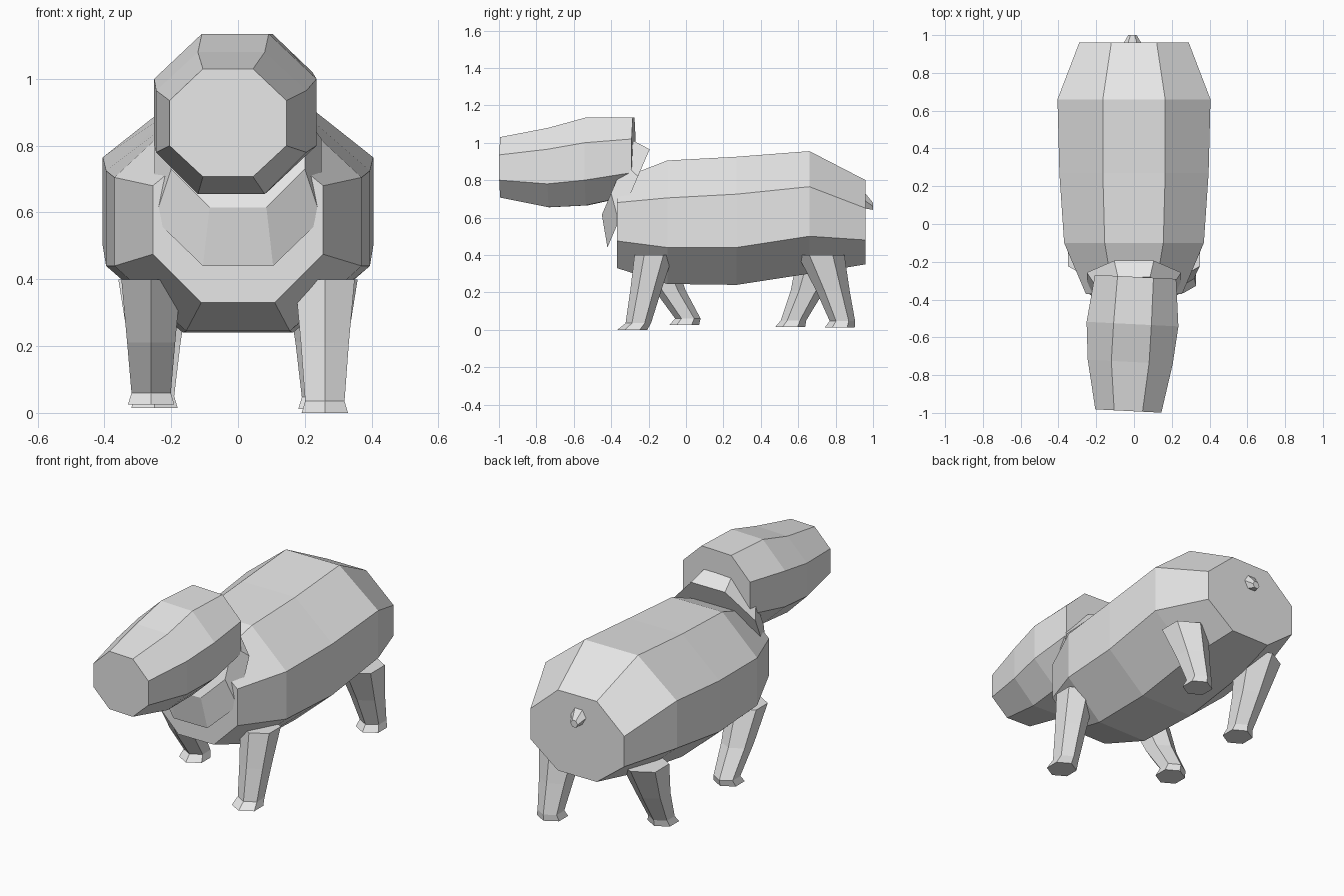
import bpy
import bmesh
from math import cos, sin, radians

default_cube = bpy.data.objects.get("Cube")
if default_cube:
    bpy.data.objects.remove(default_cube, do_unlink=True)

# Single plain clay colour
grey = bpy.data.materials.new("clay_grey")
grey.use_nodes = True
clay = (0.8, 0.8, 0.8, 1.0)
grey.diffuse_color = clay
for node in grey.node_tree.nodes:
    if node.type == "BSDF_PRINCIPLED":
        node.inputs["Base Color"].default_value = clay


def loft(name, rings):
    """Skin a list of equal-length point rings, capping both ends."""
    mesh = bpy.data.meshes.new(name)
    bm = bmesh.new()
    loops = [[bm.verts.new(point) for point in ring] for ring in rings]
    for near, far in zip(loops, loops[1:]):
        count = len(near)
        for i in range(count):
            j = (i + 1) % count
            bm.faces.new((near[i], near[j], far[j], far[i]))
    bm.faces.new(loops[0])
    bm.faces.new(loops[-1])
    bmesh.ops.recalc_face_normals(bm, faces=bm.faces[:])
    bm.to_mesh(mesh)
    bm.free()
    mesh.materials.append(grey)
    part = bpy.data.objects.new(name, mesh)
    bpy.context.scene.collection.objects.link(part)
    return part


def octagon(y, width, flat, heights, centre=0.0, lean=0.0, skew=0.0):
    """Eight-sided section; heights run bottom, lower, upper, top.
    lean shifts y with height, skew shifts y across the width."""
    bottom, lower, upper, top = heights
    outline = [(-flat, bottom), (flat, bottom), (width, lower), (width, upper),
               (flat, top), (-flat, top), (-width, upper), (-width, lower)]
    return [(centre + x, y + lean * (z - bottom) + skew * x, z) for x, z in outline]


def hexagon(x, y, z, radius, tilt=0.0):
    """Six-sided level section with corners facing front and back."""
    corners = [radians(60 * i + 90) for i in range(6)]
    return [(x + radius * cos(a), y + radius * sin(a), z + tilt * sin(a))
            for a in corners]


# Barrel-shaped trunk
loft("body", [
    octagon(-0.37, 0.255, 0.11, (0.33, 0.475, 0.68, 0.80)),
    octagon(-0.10, 0.37, 0.155, (0.245, 0.44, 0.705, 0.905)),
    octagon(0.27, 0.395, 0.165, (0.24, 0.44, 0.725, 0.925)),
    octagon(0.66, 0.405, 0.165, (0.30, 0.50, 0.765, 0.955)),
    octagon(0.96, 0.29, 0.12, (0.35, 0.48, 0.65, 0.80)),
])

# Long blunt head, turned slightly to one side
loft("head", [
    octagon(-0.99, 0.175, 0.075, (0.707, 0.80, 0.935, 1.03), -0.03, skew=-0.05),
    octagon(-0.73, 0.225, 0.10, (0.655, 0.78, 0.965, 1.08), -0.02, skew=-0.05),
    octagon(-0.53, 0.243, 0.10, (0.665, 0.80, 1.00, 1.135), -0.008, skew=-0.05),
    octagon(-0.28, 0.215, 0.095, (0.72, 0.84, 1.02, 1.135), 0.008, skew=-0.05),
])

# Flared neck collar, leaning back between head and trunk
loft("neck", [
    octagon(-0.45, 0.20, 0.085, (0.615, 0.73, 0.89, 1.01), lean=0.43),
    octagon(-0.42, 0.25, 0.105, (0.44, 0.58, 0.82, 0.965), lean=0.43),
])

# Legs in mid-stride: x, then (y, radius) at hip, knee and ankle, sole y and z
stances = {
    "front_left_leg": (0.26, (-0.172, 0.103), (-0.215, 0.083), (-0.255, 0.068), -0.287, 0.0),
    "front_right_leg": (-0.26, (-0.172, 0.103), (-0.085, 0.083), (0.01, 0.068), -0.01, 0.025),
    "back_left_leg": (0.25, (0.722, 0.125), (0.785, 0.09), (0.836, 0.068), 0.822, 0.012),
    "back_right_leg": (-0.25, (0.722, 0.125), (0.65, 0.09), (0.575, 0.068), 0.557, 0.015),
}
for name, (x, hip, knee, ankle, sole, ground) in stances.items():
    loft(name, [
        hexagon(x, hip[0], 0.40, hip[1]),
        hexagon(x, knee[0], 0.21, knee[1]),
        hexagon(x, ankle[0], ground + 0.035, ankle[1]),
        hexagon(x, sole, ground, 0.08),
    ])

# Stubby tail drooping from the rump
loft("tail", [
    [(0.052 * cos(a) - 0.008, 0.95, 0.695 + 0.052 * sin(a))
     for a in (radians(60 * i) for i in range(6))],
    [(0.022 * cos(a) - 0.008, 1.0, 0.66 + 0.022 * sin(a))
     for a in (radians(60 * i) for i in range(6))],
])
